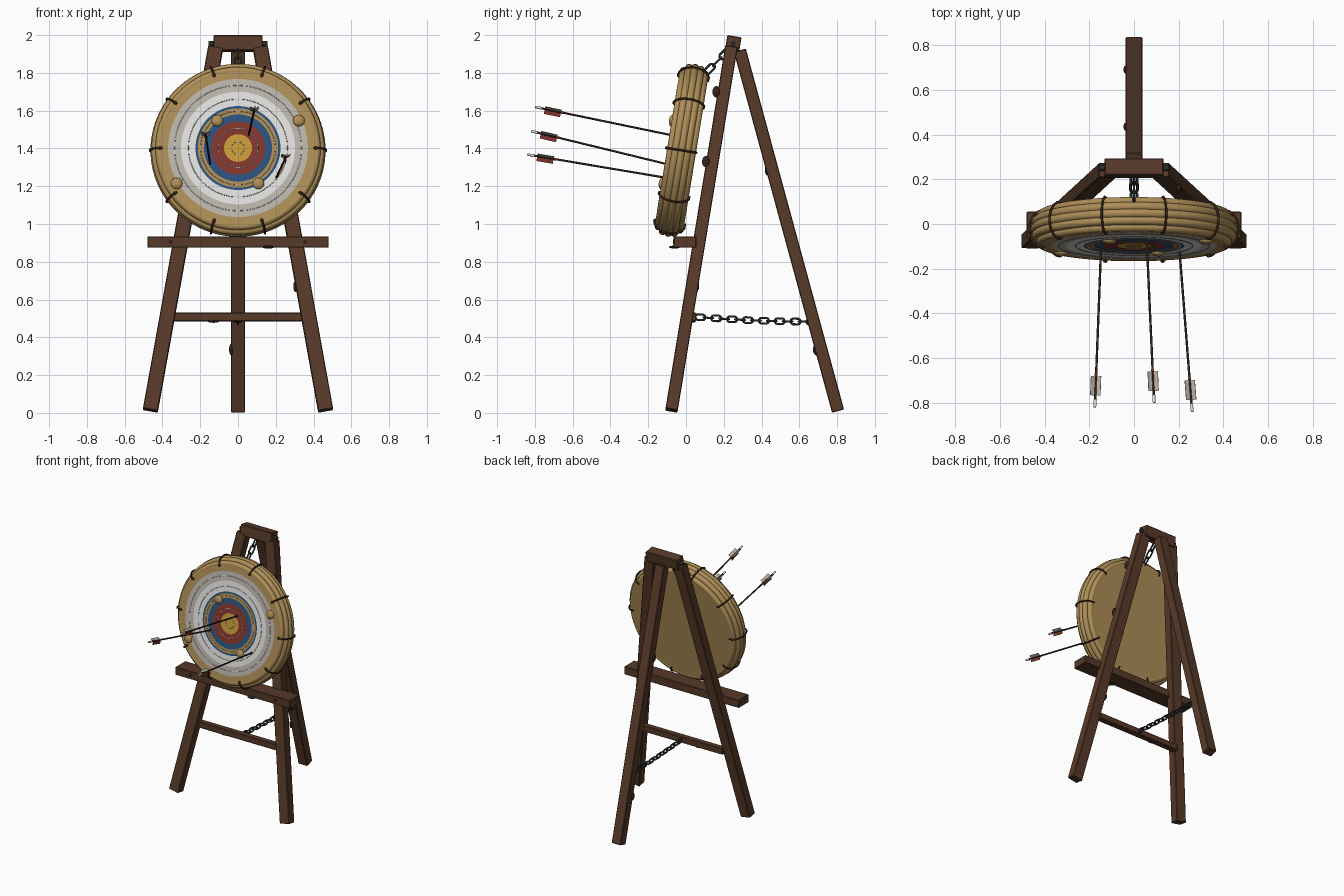
import bpy, bmesh, math
from mathutils import Vector, Matrix

if "Cube" in bpy.data.objects:
    bpy.data.objects.remove(bpy.data.objects["Cube"])

def mat(name, r, g, b):
    m = bpy.data.materials.new(name)
    m.diffuse_color = (r, g, b, 1)
    m.use_nodes = True
    m.node_tree.nodes["Principled BSDF"].inputs["Base Color"].default_value = m.diffuse_color
    return m

WOOD = mat("brown wood", .095, .042, .022)
DARK = mat("dark brown", .035, .016, .009)
STRAW = mat("straw", .42, .27, .095)
GOLD = mat("gold", .58, .33, .04)
RED = mat("red", .23, .035, .025)
BLUE = mat("blue", .025, .085, .21)
WHITE = mat("white", .76, .76, .75)
GREY = mat("pale grey", .50, .47, .41)
IRON = mat("iron", .022, .03, .032)

LEAN = math.radians(9.2)
S, C = math.sin(LEAN), math.cos(LEAN)
# target frame: local z points out of the painted face, local y up the face
TARGET = Matrix(((1, 0, 0, 0), (0, S, -C, -.023), (0, C, S, 1.39), (0, 0, 0, 1)))

def finish(name, bm, mats, matrix=Matrix(), smooth=True, bevel=0):
    bmesh.ops.recalc_face_normals(bm, faces=bm.faces)
    me = bpy.data.meshes.new(name)
    bm.to_mesh(me)
    bm.free()
    for m in mats:
        me.materials.append(m)
    ob = bpy.data.objects.new(name, me)
    bpy.context.collection.objects.link(ob)
    ob.matrix_world = matrix
    if bevel:
        b = ob.modifiers.new("edge", 'BEVEL')
        b.width, b.segments = bevel, 1
    if smooth:
        bpy.ops.object.select_all(action='DESELECT')
        ob.select_set(True)
        bpy.context.view_layer.objects.active = ob
        bpy.ops.object.shade_smooth_by_angle(angle=math.radians(40))
    return ob

def frame(p0, p1):
    """Matrix at the middle of p0-p1, z along it, x kept sideways."""
    z = (p1 - p0).normalized()
    x = (Vector((1, 0, 0)) - z * z.x).normalized()
    m = Matrix((x, z.cross(x), z)).transposed().to_4x4()
    m.translation = (p0 + p1) / 2
    return m

def box(name, size, matrix, m, bevel=.004):
    bm = bmesh.new()
    bmesh.ops.create_cube(bm, size=1, matrix=Matrix.Diagonal((*size, 1)))
    return finish(name, bm, [m], matrix, False, bevel)

def beam(name, p0, p1, w, d, m):
    p0, p1 = Vector(p0), Vector(p1)
    return box(name, (w, d, (p1 - p0).length), frame(p0, p1), m)

def rod(name, p0, p1, r, m, n=12, r2=None):
    p0, p1 = Vector(p0), Vector(p1)
    bm = bmesh.new()
    bmesh.ops.create_cone(bm, cap_ends=True, segments=n, radius1=r,
                          radius2=r if r2 is None else r2, depth=(p1 - p0).length)
    z = (p1 - p0).to_track_quat('Z', 'Y').to_matrix().to_4x4()
    z.translation = (p0 + p1) / 2
    return finish(name, bm, [m], z)

def blob(name, pos, size, m, matrix=Matrix()):
    bm = bmesh.new()
    bmesh.ops.create_uvsphere(bm, u_segments=16, v_segments=10, radius=1,
                              matrix=Matrix.Translation(pos) @ Matrix.Diagonal((*size, 1)))
    return finish(name, bm, [m], matrix)

def lathe(name, profile, mats, idx, matrix, seg=96, closed=False):
    """Spin (r, z) points about z; idx gives a material per profile span."""
    bm = bmesh.new()
    loops = [[bm.verts.new((r * math.cos(t), r * math.sin(t), z))
              for t in (2 * math.pi * k / seg for k in range(seg))] for r, z in profile]
    n = len(loops)
    for i in range(n if closed else n - 1):
        a, b = loops[i], loops[(i + 1) % n]
        for k in range(seg):
            f = bm.faces.new((a[k], a[(k + 1) % seg], b[(k + 1) % seg], b[k]))
            f.material_index = idx[i]
    if not closed:
        bm.faces.new(loops[0]).material_index = idx[0]
        bm.faces.new(loops[-1]).material_index = idx[-1]
    return finish(name, bm, mats, matrix)

def torus(name, R, z, r, m, n=10):
    prof = [(R + r * math.cos(2 * math.pi * k / n), z + r * math.sin(2 * math.pi * k / n)) for k in range(n)]
    return lathe(name, prof, [m], [0] * n, TARGET, 96, True)

def tube(name, pts, r, m, matrix, cyclic=False):
    cu = bpy.data.curves.new(name, 'CURVE')
    cu.dimensions, cu.bevel_depth, cu.bevel_resolution, cu.use_fill_caps = '3D', r, 2, True
    sp = cu.splines.new('POLY')
    sp.points.add(len(pts) - 1)
    for p, q in zip(sp.points, pts):
        p.co = (*q, 1)
    sp.use_cyclic_u = cyclic
    cu.materials.append(m)
    ob = bpy.data.objects.new(name, cu)
    bpy.context.collection.objects.link(ob)
    ob.matrix_world = matrix
    bpy.ops.object.select_all(action='DESELECT')
    ob.select_set(True)
    bpy.context.view_layer.objects.active = ob
    bpy.ops.object.convert(target='MESH')
    bpy.ops.object.shade_smooth_by_angle(angle=math.radians(50))

# easel: three legs, head, shelf, crossbar
for s, side in ((-1, "left"), (1, "right")):
    beam("front_leg_" + side, (s * .464, -.077, .0125), (s * .118, .24, 1.935), .08, .066, WOOD)
    rod("head_bolt_" + side, (s * .12, .25, 1.955), (s * .155, .25, 1.955), .013, IRON)
    rod("shelf_peg_" + side, (s * .355, -.05, .905), (s * .355, -.068, .905), .012, DARK)
beam("back_leg", (0, .805, .0095), (0, .285, 1.92), .075, .066, WOOD)
box("head_beam", (.262, .076, .08), Matrix.Translation((0, .25, 1.9545)) @ Matrix.Rotation(-LEAN, 4, 'X'), WOOD)
box("shelf", (.96, .12, .06), Matrix.Translation((0, -.005, .905)), WOOD)
box("crossbar", (.69, .045, .046), Matrix.Translation((0, .032, .508)), WOOD)

# wood knots
for k, (p, sz) in enumerate([
        ((.16, -.06, .878), (.032, .03, .008)), ((-.13, .032, .484), (.03, .02, .007)),
        ((-.037, .69, .335), (.01, .018, .03)), ((-.037, .435, 1.285), (.01, .018, .03)),
        ((.305, .05, .67), (.012, .02, .03)), ((.265, .105, 1.33), (.012, .02, .03)),
        ((.2, .16, 1.70), (.012, .02, .03))]):
    blob(f"wood_knot_{k}", p, sz, DARK)

# painted straw boss: rings as face bands
F = .076
bands = [(.005, GOLD), (.074, RED), (.143, BLUE), (.18, STRAW), (.213, BLUE), (.225, WHITE), (.302, GREY), (.37, STRAW)]
mats = [STRAW, GOLD, RED, BLUE, WHITE, GREY]
prof = [(r, F) for r, _ in bands] + [(.418, F), (.436, .05), (.436, -.05), (.418, -F), (.005, -F)]
idx = [mats.index(m) for _, m in bands] + [0] * 4
lathe("target_boss", prof, mats, idx, TARGET)
# straw coils on the rim
for k, (R, z) in enumerate([(.417, .057), (.438, .031), (.443, 0), (.438, -.031), (.417, -.057)]):
    torus(f"straw_coil_{k}", R, z, .0205, STRAW, 14)
# thin stitched lines in the rings
for R, m in ((.034, WHITE), (.106, WHITE), (.197, GREY), (.262, GREY), (.336, WHITE)):
    torus(f"ring_line_{int(R * 1000)}", R, F, .0018, m, 6)

# rope ties over the rim
half = [(.400, .079), (.425, .081), (.445, .067), (.460, .042), (.467, .015)]
path = half + [(r, -z) for r, z in reversed(half)]
for k in range(10):
    M = TARGET @ Matrix.Rotation(k * math.pi / 5, 4, 'Z')
    tube(f"rope_tie_{k}", [(r, 0, z) for r, z in path], .0055, DARK, M)
    blob(f"tie_knot_{k}", (.412, 0, .081), (.011, .009, .008), DARK, M)

# straw tufts on the face
for k, (x, y) in enumerate([(-.11, .147), (.322, .147), (-.325, -.19), (.108, -.19)]):
    blob(f"straw_tuft_{k}", (x, y, F), (.031, .031, .016), STRAW, TARGET)

# chains
def chain(name, a, b, count, sag, L, W, r):
    a, b = Vector(a), Vector(b)
    pts = [a.lerp(b, i / count) - Vector((0, 0, sag * 4 * (i / count) * (1 - i / count))) for i in range(count + 1)]
    link = []
    for k in range(16):
        t = 2 * math.pi * (k + .5) / 16
        shift = (L - W) / 2 * (1 if math.sin(t) > 0 else -1)
        link.append((W / 2 * math.cos(t), 0, W / 2 * math.sin(t) + shift))
    for i in range(count):
        turn = Matrix.Rotation(math.pi / 2 * ((i + 1) % 2), 4, 'Z')
        tube(f"{name}_link_{i}", link, r, IRON, frame(pts[i], pts[i + 1]) @ turn, True)

chain("leg_chain", (0, .055, .508), (0, .685, .483), 15, .006, .053, .03, .0055)
chain("top_chain", (0, .105, 1.80), (0, .225, 1.92), 3, 0, .065, .032, .006)

# arrows: entry point and tail
for k, (e, t) in enumerate([((.058, -.10, 1.475), (.09, -.80, 1.62)),
                            ((-.148, -.125, 1.323), (-.175, -.82, 1.492)),
                            ((.205, -.137, 1.25), (.26, -.84, 1.368))]):
    e, t = Vector(e), Vector(t)
    d = (t - e).normalized()
    rod(f"arrow_{k}_shaft", e - d * .04, t - d * .03, .0055, DARK, 10)
    rod(f"arrow_{k}_nock", t - d * .035, t, .0075, WHITE, 10, .006)
    rod(f"arrow_{k}_collar", t - d * .155, t - d * .145, .007, RED, 10)
    M = frame(t - d * .145, t - d * .05)
    for j, (ang, m) in enumerate(((30, GREY), (150, GREY), (270, RED))):
        # local y of the frame points down along the shaft, so flip the angle
        R = Matrix.Rotation(math.radians(ang if M.col[1].z > 0 else -ang), 4, 'Z')
        box(f"arrow_{k}_vane_{j}", (.022, .002, .088), M @ R @ Matrix.Translation((.0155, 0, 0)), m, 0)
